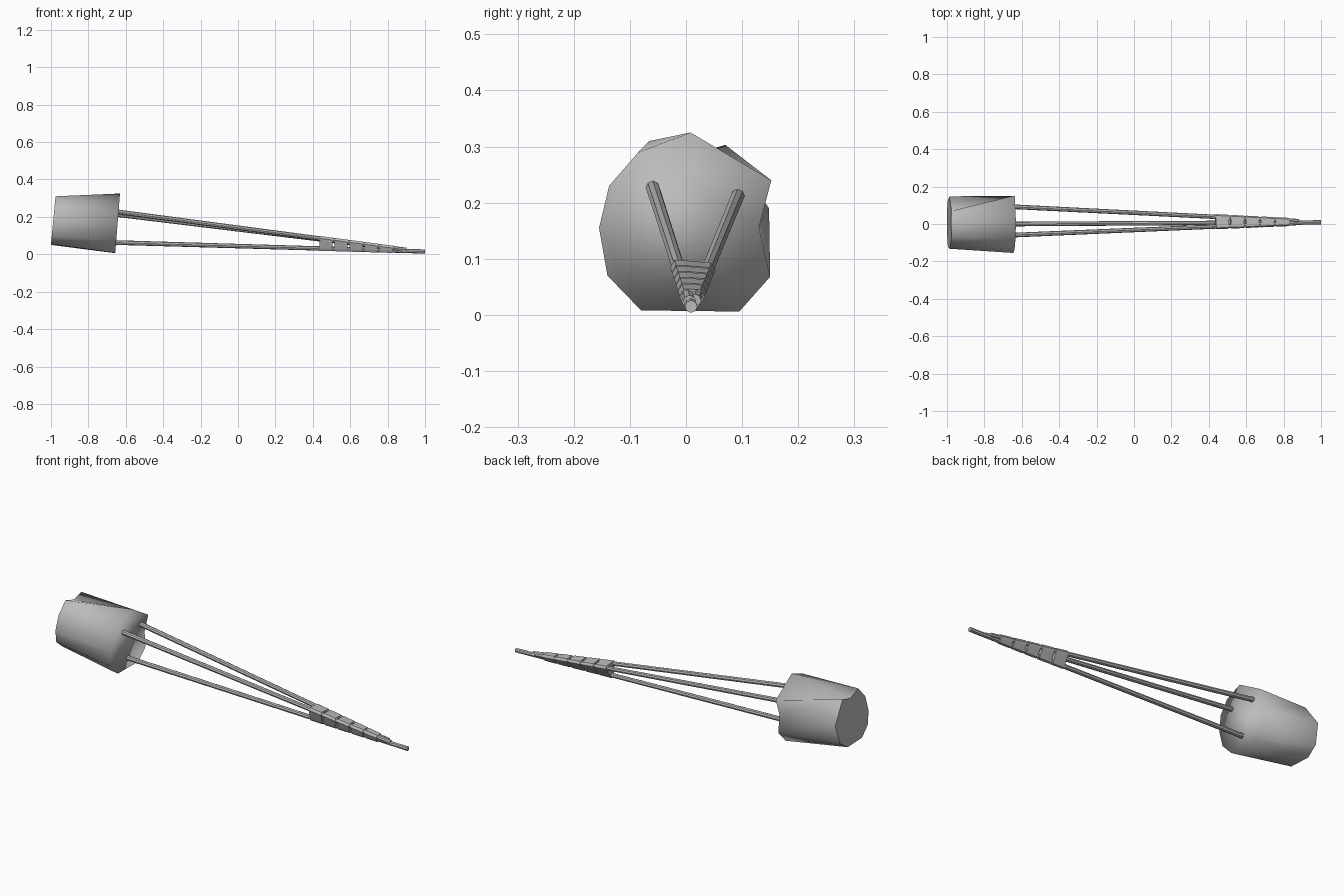
import bpy, bmesh, math
from mathutils import Vector

cube = bpy.data.objects.get("Cube")
if cube:
    bpy.data.objects.remove(cube)

grey = bpy.data.materials.new("stone grey")
grey.use_nodes = True
colour = (0.5, 0.5, 0.5, 1)
grey.diffuse_color = colour
grey.node_tree.nodes["Principled BSDF"].inputs["Base Color"].default_value = colour


def finish(bm, name):
    bmesh.ops.recalc_face_normals(bm, faces=bm.faces)
    mesh = bpy.data.meshes.new(name)
    bm.to_mesh(mesh)
    bm.free()
    mesh.materials.append(grey)
    obj = bpy.data.objects.new(name, mesh)
    bpy.context.collection.objects.link(obj)
    return obj


# Stone head: two irregular (y, z) outlines bridged, with leaning end caps
inner = [(.008, .325), (-.085, .29), (-.137, .23), (-.155, .155), (-.14, .07),
         (-.08, .008), (.095, .006), (.15, .068), (.13, .155), (.152, .24)]
outer = [(.008, .285), (-.065, .31), (-.115, .25), (-.132, .17), (-.115, .1),
         (-.06, .055), (.06, .05), (.12, .09), (.148, .19), (.07, .303)]
bm = bmesh.new()
ring_in = [bm.verts.new((-.657 + .08 * z, y, z)) for y, z in inner]
ring_out = [bm.verts.new((-1.005 + .095 * z, y, z)) for y, z in outer]
count = len(inner)
for i in range(count):
    j = (i + 1) % count
    bm.faces.new((ring_in[i], ring_in[j], ring_out[j], ring_out[i])).smooth = True
bm.faces.new(ring_in).smooth = True
bm.faces.new(ring_out)
finish(bm, "stone_head")

# Three rods meeting at the tip
rods = {
    "upper_right_rod": (Vector((-.66, -.06, .229)), Vector((.9, .006, .024))),
    "upper_left_rod": (Vector((-.66, .093, .214)), Vector((.88, .016, .026))),
    "lower_rod": (Vector((-.66, 0, .063)), Vector((1, .009, .015))),
}
RADIUS = .0125
for name, (start, end) in rods.items():
    bm = bmesh.new()
    bmesh.ops.create_cone(bm, cap_ends=True, segments=8, radius1=RADIUS,
                          radius2=RADIUS * .9, depth=(end - start).length)
    turn = (end - start).to_track_quat('Z', 'Y')
    for v in bm.verts:
        v.co = turn @ v.co + (start + end) / 2
    finish(bm, name)


# Binding bands: a hull pulled tight around the rods
def band(x0, x1, name):
    bm = bmesh.new()
    for x in (x0, x1):
        for start, end in rods.values():
            t = (x - start.x) / (end.x - start.x)
            centre = start.lerp(end, t)
            for k in range(6):
                a = k * math.tau / 6
                y = centre.y + math.cos(a) * RADIUS * 1.15
                z = centre.z + math.sin(a) * RADIUS * 1.15
                bm.verts.new((x + .1 * (z - .05), y, z))
    hull = bmesh.ops.convex_hull(bm, input=bm.verts)
    loose = [g for g in hull["geom_interior"] if isinstance(g, bmesh.types.BMVert)]
    bmesh.ops.delete(bm, geom=loose, context='VERTS')
    finish(bm, name)


for n in range(5):
    x = .435 + n * .081
    band(x, x + .07, f"binding_band_{n + 1}")
